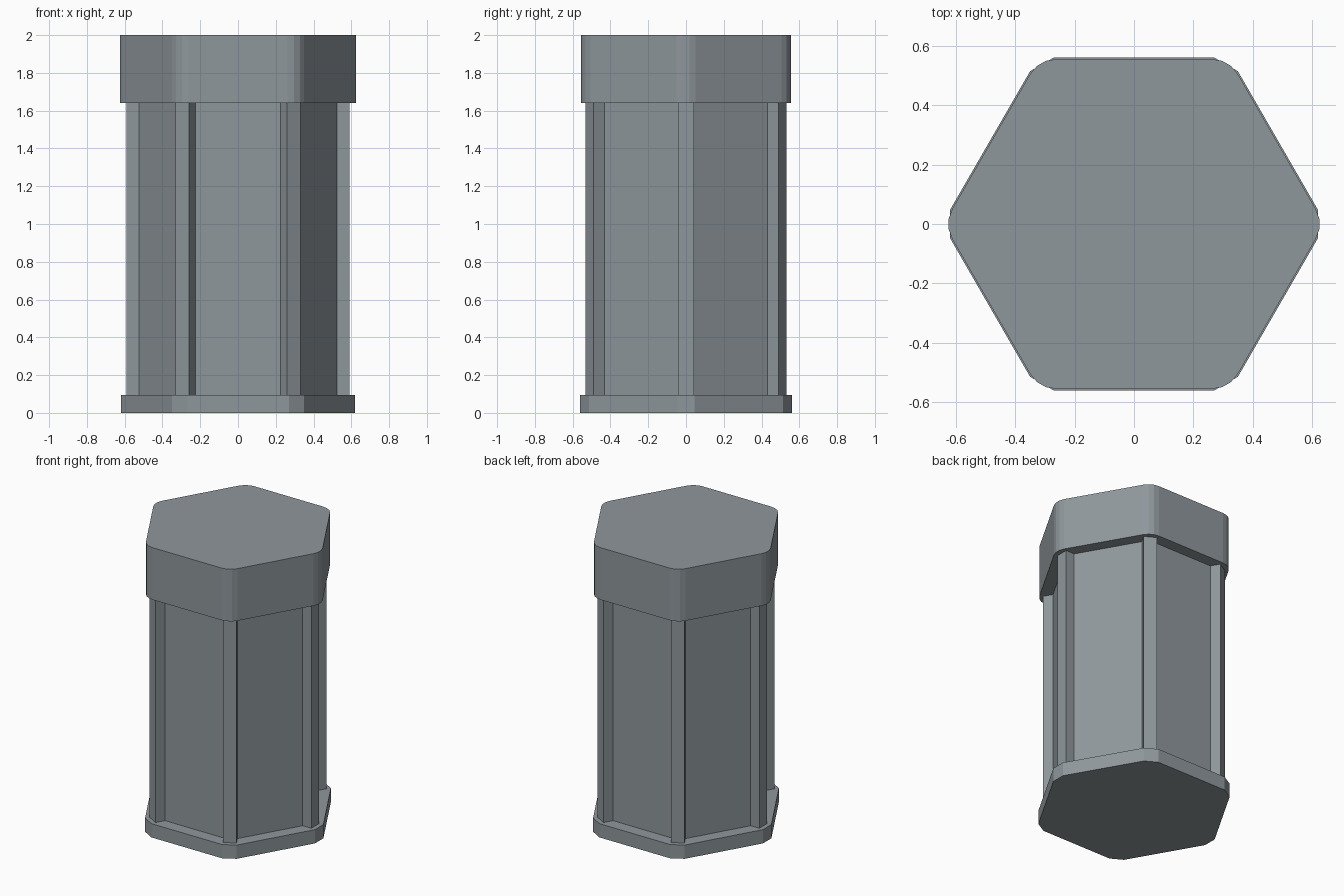
import bpy, bmesh, math
from mathutils import Matrix

if "Cube" in bpy.data.objects:
    bpy.data.objects.remove(bpy.data.objects["Cube"])

gray = bpy.data.materials.new("blue_gray_metal")
gray.diffuse_color = (0.275, 0.31, 0.333, 1)
gray.use_nodes = True
gray.node_tree.nodes["Principled BSDF"].inputs["Base Color"].default_value = gray.diffuse_color


def corner(radius, i):
    a = math.radians(60 * i)
    return radius * math.cos(a), radius * math.sin(a)


def finish(name, bm):
    bmesh.ops.recalc_face_normals(bm, faces=bm.faces)
    mesh = bpy.data.meshes.new(name)
    bm.to_mesh(mesh)
    bm.free()
    mesh.materials.append(gray)
    obj = bpy.data.objects.new(name, mesh)
    bpy.context.collection.objects.link(obj)


def hex_prism(name, apothem, z0, z1, radius=0.0, segments=1):
    """Hexagonal prism with points on the x axis and optionally cut corners.
    Corner arcs of the given radius are split into flat segments."""
    outer = apothem / math.cos(math.radians(30))
    centre = outer - radius / math.cos(math.radians(30))
    points = []
    for i in range(6):
        cx, cy = corner(centre, i)
        if radius == 0:
            points.append((cx, cy))
            continue
        for k in range(segments + 1):
            a = math.radians(60 * i - 30 + 60 * k / segments)
            points.append((cx + radius * math.cos(a), cy + radius * math.sin(a)))
    bm = bmesh.new()
    low = [bm.verts.new((x, y, z0)) for x, y in points]
    high = [bm.verts.new((x, y, z1)) for x, y in points]
    bm.faces.new(low)
    bm.faces.new(high)
    n = len(points)
    for i in range(n):
        j = (i + 1) % n
        bm.faces.new((low[i], low[j], high[j], high[i]))
    finish(name, bm)


# Base plate with chamfered corners, inner body, cap with rounded corners
hex_prism("base_plate", 0.56, 0.0, 0.095, radius=0.092)
hex_prism("body_panels", 0.475, 0.09, 1.645)
hex_prism("cap", 0.555, 1.64, 2.0, radius=0.1, segments=3)

# Corner posts standing proud of the panels
for i in range(6):
    bm = bmesh.new()
    bmesh.ops.create_cube(bm, size=1, matrix=(
        Matrix.Rotation(math.radians(60 * i), 4, 'Z')
        @ Matrix.Translation((0.545, 0, 0.8675))
        @ Matrix.Diagonal((0.09, 0.085, 1.555, 1))))
    finish(f"corner_post_{i + 1}", bm)
